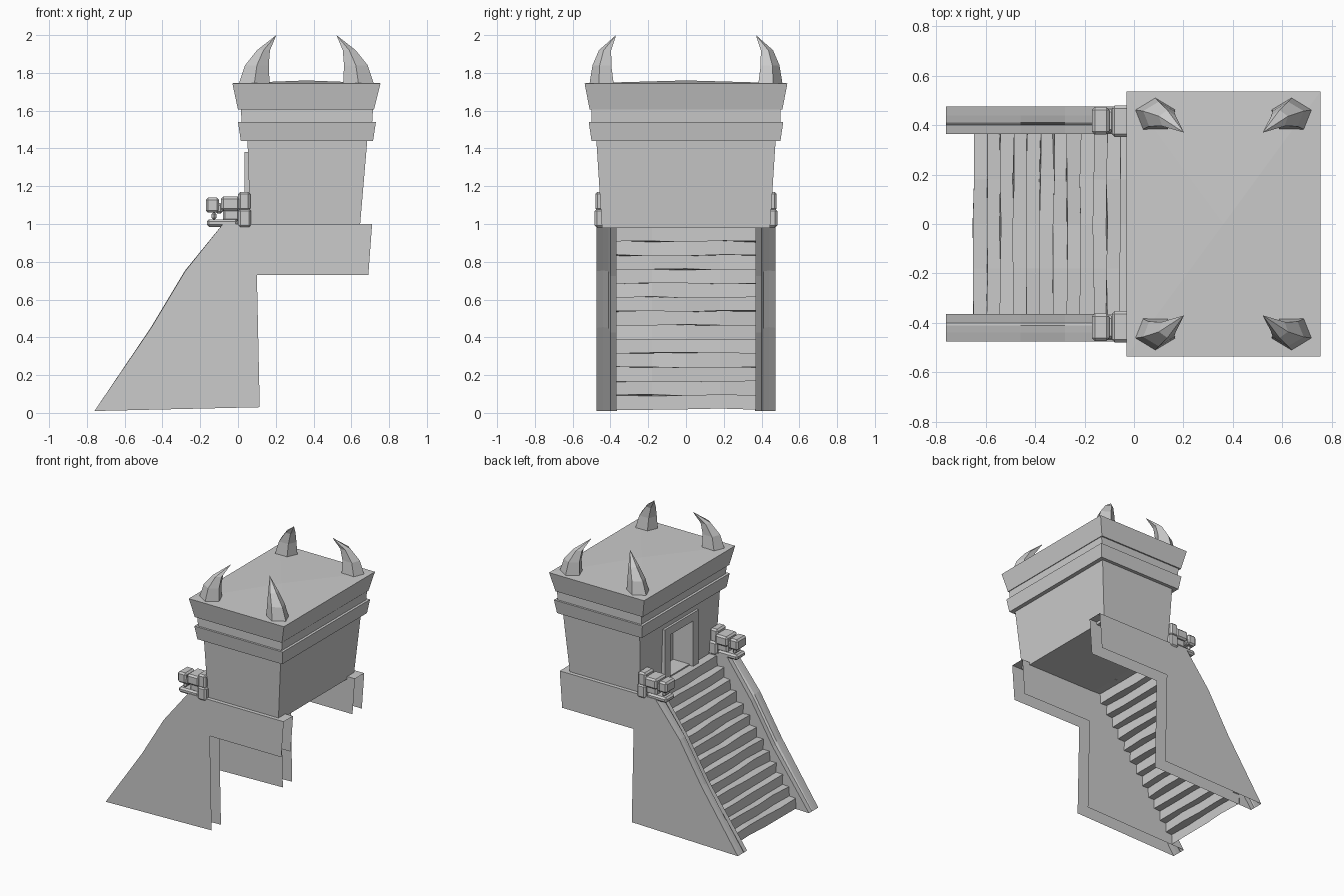
import bpy, bmesh, random
from mathutils import Vector

random.seed(4)
cube = bpy.data.objects.get("Cube")
if cube:
    bpy.data.objects.remove(cube, do_unlink=True)

stone = bpy.data.materials.new("grey_stone")
stone.use_nodes = True
GREY = (0.6, 0.6, 0.6, 1)
stone.diffuse_color = GREY
stone.node_tree.nodes["Principled BSDF"].inputs["Base Color"].default_value = GREY


def finish(bm, name, recalc=True):
    if recalc:
        bmesh.ops.recalc_face_normals(bm, faces=bm.faces)
    mesh = bpy.data.meshes.new(name)
    bm.to_mesh(mesh)
    bm.free()
    mesh.materials.append(stone)
    obj = bpy.data.objects.new(name, mesh)
    bpy.context.collection.objects.link(obj)
    return obj


def bridge(bm, rows, closed=False):
    """Join neighbouring rows of vertices with quads."""
    for a, b in zip(rows, rows[1:]):
        n = len(a)
        for i in range(n if closed else n - 1):
            j = (i + 1) % n
            bm.faces.new((a[i], a[j], b[j], b[i]))


def rect_loft(name, levels, crown=0):
    """Stack rectangles given as (x0, x1, half depth, z)."""
    bm = bmesh.new()
    rings = [[bm.verts.new(p) for p in ((x0, -y, z), (x1, -y, z), (x1, y, z), (x0, y, z))]
             for x0, x1, y, z in levels]
    bridge(bm, rings, True)
    bm.faces.new(rings[0])
    top = bm.faces.new(rings[-1])
    if crown:
        fan = bmesh.ops.poke(bm, faces=[top])
        fan["verts"][0].co.z += crown
    return finish(bm, name)


def box(name, x, y, z, bevel=0.0):
    bm = bmesh.new()
    bmesh.ops.create_cube(bm, size=1)
    for v in bm.verts:
        v.co = Vector([(r[0] + r[1]) / 2 + c * (r[1] - r[0]) for r, c in zip((x, y, z), v.co)])
    if bevel:
        bmesh.ops.bevel(bm, geom=bm.edges[:], offset=bevel, segments=1, affect='EDGES')
    return finish(bm, name)


# Tower: tapered body, lower band, recessed neck, cornice with crowned roof
body = rect_loft("tower_body", [(0.065, 0.645, 0.445, 0.98), (0.05, 0.685, 0.475, 1.45)])
rect_loft("lower_band", [(0.015, 0.715, 0.5, 1.44), (0.0, 0.73, 0.515, 1.54)])
rect_loft("band_neck", [(0.02, 0.71, 0.5, 1.53), (0.015, 0.715, 0.5, 1.61)])
rect_loft("cornice", [(0.0, 0.72, 0.51, 1.605), (-0.03, 0.755, 0.537, 1.745)], 0.015)

# Doorway recess
cutter = box("door_cutter", (-0.1, 0.2), (-0.135, 0.135), (0.99, 1.32))
cutter.hide_render = True
cut = body.modifiers.new("doorway", 'BOOLEAN')
cut.operation, cut.solver, cut.object = 'DIFFERENCE', 'EXACT', cutter
bpy.context.view_layer.objects.active = body
bpy.ops.object.modifier_apply(modifier="doorway")
bpy.data.objects.remove(cutter, do_unlink=True)

# Door frame
for name, side in (("left", 1), ("right", -1)):
    box("door_jamb_" + name, (0.035, 0.08), sorted((side * 0.135, side * 0.2)), (0.98, 1.38))
box("door_lintel", (0.035, 0.08), (-0.135, 0.135), (1.32, 1.38))

# Staircase: a thin sheet of slightly uneven treads and risers
STEPS, RUN, RISE = 13, 0.054, 0.074
bm = bmesh.new()
rows = []
for k in range(STEPS):
    for z in (k, k + 1):
        x = -0.65 + k * RUN
        rows.append([bm.verts.new((x + random.uniform(-0.004, 0.004), y,
                                   0.02 + z * RISE + random.uniform(-0.005, 0.005)))
                     for y in (-0.37, -0.18, 0, 0.18, 0.37)])
rows.append([bm.verts.new((0.07, v.co.y, 0.98)) for v in rows[-1]])
bridge(bm, rows)
finish(bm, "staircase")

# Side walls: two sheets joined by a stepped coping, open beneath and behind
TOP = [(-0.76, 0.01), (-0.46, 0.45), (-0.28, 0.75), (-0.08, 1.0), (0.71, 1.0)]
UNDER = [(0.69, 0.73), (0.1, 0.73), (0.115, 0.03)]
SECTION = [(0.475, 0), (0.44, 0.004), (0.41, 0), (0.4, -0.025), (0.365, -0.025)]


def side_wall(name, side):
    bm = bmesh.new()
    rows = []
    for y, drop in SECTION:
        rows.append([bm.verts.new((x, side * y, z + (drop if 0.1 < z < 1 else 0))) for x, z in TOP])
    bridge(bm, rows)
    for row, y in ((rows[0], 0.475), (rows[-1], 0.365)):
        bm.faces.new(row + [bm.verts.new((x, side * y, z)) for x, z in UNDER])
    finish(bm, name)


# Blocky beast heads resting at the top of the copings
HEAD = [("jaw", (-0.165, 0.0), (0.365, 0.47), (0.985, 1.025)),
        ("neck", (0.0, 0.07), (0.36, 0.484), (0.98, 1.08)),
        ("crest", (0.0, 0.065), (0.37, 0.48), (1.07, 1.17)),
        ("brow", (-0.09, 0.01), (0.352, 0.48), (1.07, 1.145)),
        ("cheek", (-0.08, 0.01), (0.375, 0.46), (1.015, 1.08)),
        ("snout", (-0.17, -0.1), (0.362, 0.474), (1.06, 1.14)),
        ("muzzle", (-0.12, -0.08), (0.37, 0.465), (1.055, 1.11)),
        ("fang", (-0.14, -0.115), (0.38, 0.455), (1.02, 1.065))]

# Curved five-sided horns: (x, y, z, radius x, radius y)
HORN = [(0.085, 0.44, 1.735, 0.087, 0.072), (0.1, 0.44, 1.84, 0.066, 0.055),
        (0.135, 0.425, 1.92, 0.036, 0.036)]
MID_X = 0.362


def horn(name, sx, sy):
    bm = bmesh.new()
    rings = []
    for x, y, z, rx, ry in HORN:
        ring = bmesh.ops.create_circle(bm, segments=5, radius=1)["verts"]
        for v in ring:
            v.co = Vector((MID_X + sx * (x - MID_X + v.co.x * rx), sy * (y + v.co.y * ry), z))
        rings.append(ring)
    bridge(bm, rings, True)
    tip = bm.verts.new((MID_X + sx * (0.203 - MID_X), sy * 0.37, 2.0))
    for i in range(5):
        bm.faces.new((rings[-1][i], rings[-1][(i + 1) % 5], tip))
    finish(bm, name)


for label, side in (("back", 1), ("front", -1)):
    side_wall("side_wall_" + label, side)
    for part, x, y, z in HEAD:
        box("head_" + part + "_" + label, x, sorted(side * v for v in y), z, 0.012)
    horn("horn_right_" + label, 1, side)
    horn("horn_left_" + label, -1, side)
